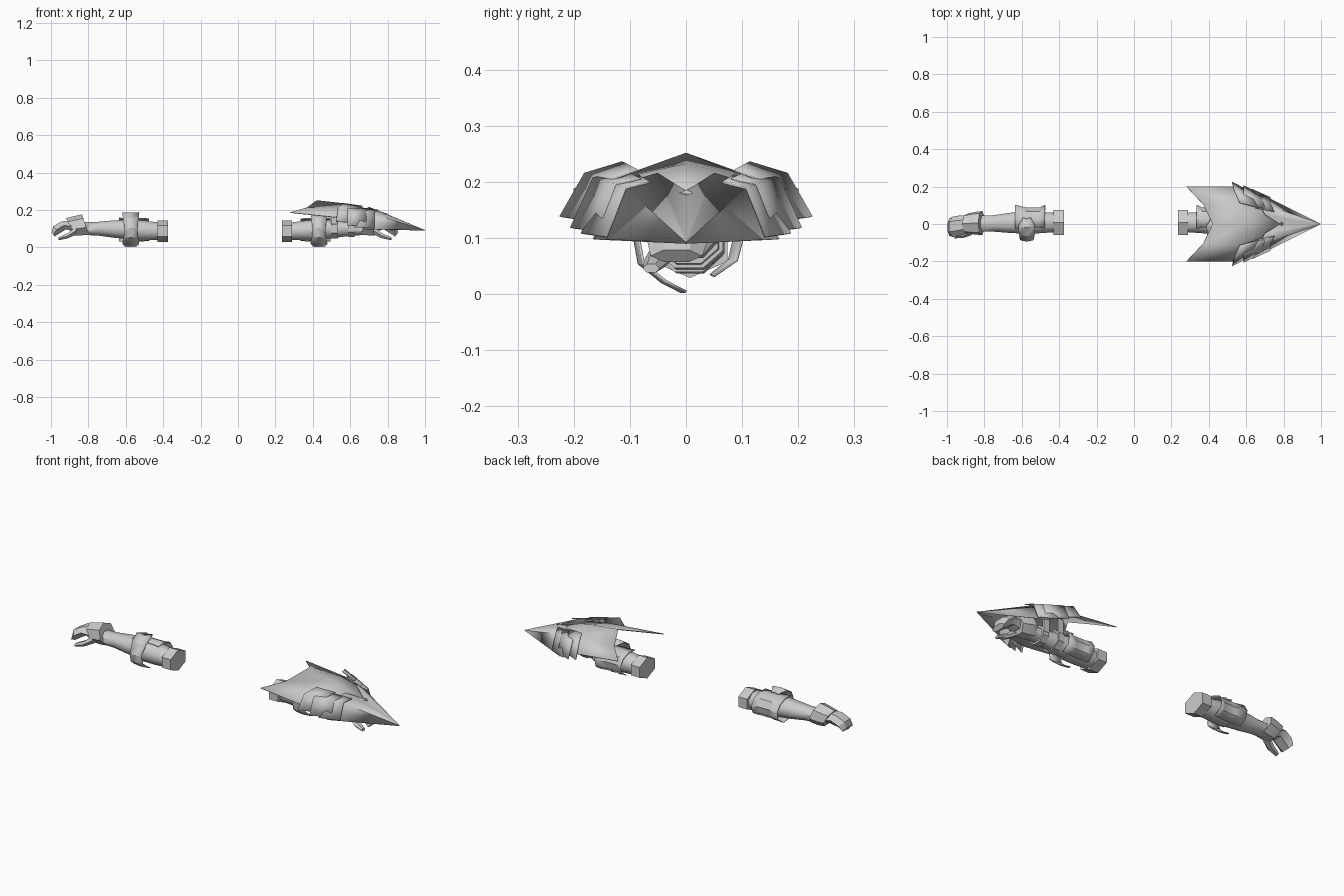
import bpy, bmesh, math

old = bpy.data.objects.get("Cube")
if old:
    bpy.data.objects.remove(old, do_unlink=True)

grey = bpy.data.materials.new("plain grey")
grey.use_nodes = True
grey.diffuse_color = (0.6, 0.6, 0.6, 1)
grey.node_tree.nodes["Principled BSDF"].inputs["Base Color"].default_value = (0.6, 0.6, 0.6, 1)


def skin(name, rows, closed=False, thick=0.0, angle=40):
    """Join rows of points into a surface; closed rows give a capped tube."""
    bm = bmesh.new()
    grid = [[bm.verts.new(p) for p in row] for row in rows]
    n = len(rows[0])
    for a, b in zip(grid, grid[1:]):
        for i in range(n if closed else n - 1):
            j = (i + 1) % n
            bm.faces.new((a[i], a[j], b[j], b[i]))
    if closed:
        bm.faces.new(grid[0])
        bm.faces.new(grid[-1])
    bmesh.ops.remove_doubles(bm, verts=bm.verts, dist=0.0005)
    bmesh.ops.recalc_face_normals(bm, faces=bm.faces)
    mesh = bpy.data.meshes.new(name)
    bm.to_mesh(mesh)
    bm.free()
    obj = bpy.data.objects.new(name, mesh)
    bpy.context.collection.objects.link(obj)
    mesh.materials.append(grey)
    if thick:
        mod = obj.modifiers.new("thickness", 'SOLIDIFY')
        mod.thickness = thick
        mod.offset = 0
    bpy.ops.object.select_all(action='DESELECT')
    obj.select_set(True)
    bpy.context.view_layer.objects.active = obj
    bpy.ops.object.shade_smooth_by_angle(angle=math.radians(angle))
    return obj


def section(place, u, cy, cz, ry, rz, tilt=0, sides=8, start=0.0, sweep=360):
    """Elliptic ring or arc across the arm, leaning by tilt."""
    count = sides if sweep == 360 else sides + 1
    pts = []
    for i in range(count):
        a = math.radians(start + sweep * i / sides)
        dz = rz * math.sin(a)
        pts.append(place(u + tilt * dz, cy + ry * math.cos(a), cz + dz))
    return pts


def arm(side, x0, s):
    def place(u, y, z):
        return (x0 + s * u, y, z)

    def tube(name, stations, sides=8, start=0.0, angle=50):
        rows = [section(place, *st, sides=sides, start=start) for st in stations]
        return skin(side + name, rows, True, angle=angle)

    tube("_arm_end_cap", [(0, .007, .087, .077, .058), (.055, .007, .087, .077, .058)], 6, 30, 30)
    tube("_upper_arm", [(.05, .008, .087, .056, .05), (.13, .008, .09, .062, .058),
                        (.21, .005, .095, .066, .06)], 8, 22.5)
    tube("_forearm", [(.19, .008, .095, .066, .058), (.29, .006, .098, .058, .05),
                      (.38, .003, .1, .047, .039), (.45, .002, .1, .045, .037)], 8, 22.5)
    tube("_wrist_cuff", [(.44, .005, .12, .066, .056, .33), (.48, .004, .113, .062, .054, .4),
                         (.52, .002, .108, .054, .048, .5)], 7, 90, 30)
    # Curled hand with an opposed thumb
    tube("_hand", [(.5, 0, .11, .045, .04, .5), (.555, -.008, .118, .054, .024, .6),
                   (.595, -.015, .095, .054, .021, 1.0), (.613, -.017, .068, .046, .012, .8)], 6, 0, 30)
    tube("_thumb", [(.49, -.03, .09, .028, .024), (.535, -.05, .062, .024, .016),
                    (.585, -.062, .046, .015, .009)], 6, 0, 30)
    # Shell around the back of the elbow, with flared corners
    rows = [section(place, u, .012, .092, ry, rz, sides=5, start=-65, sweep=180)
            for u, ry, rz in ((.1, .09, .062), (.13, .075, .064), (.2, .074, .064), (.26, .09, .066))]
    skin(side + "_elbow_shell", rows, thick=.004, angle=30)
    # Pointed guard wrapping the front of the elbow
    path = ((.035, .172, .02), (-.01, .183, .045), (-.055, .155, .042), (-.084, .1, .034),
            (-.076, .055, .038), (-.035, .022, .045), (0, .004, .03))
    rows = [[place(.198 + k * w, y - (.008 if k == 0 else 0), z) for k in (-1, 0, 1)]
            for y, z, w in path]
    skin(side + "_elbow_guard", rows, thick=.005, angle=30)
    return place, tube


arm("right", -.375, -1)
place, tube = arm("left", .235, 1)

# Straps that hold the shield on the forearm
for name, u, r in (("_rear_strap", .28, .066), ("_front_strap", .37, .056)):
    tube(name, [(u - .018, .005, .1, r, r * .88), (u + .018, .005, .1, r, r * .88)], 8, 22.5, 30)
    for y in (-.05, .055):
        rows = [[place(u + a, y + b, z) for a, b in
                 ((-.018, -.004), (.018, -.004), (.018, .004), (-.018, .004))] for z in (.1, .205)]
        skin("left" + name + "_post", rows, True)


def mirrored(row):
    """Complete a half row, given from the centre outward, across y = 0."""
    return [(x, -y, z) for x, y, z in reversed(row[1:])] + list(row)


# Swept back plate of the shield
back = [
    [(.42, 0, .25), (.37, .105, .212), (.28, .2, .186)],
    [(.59, 0, .231), (.56, .11, .206), (.53, .2, .16)],
    [(.8, 0, .178), (.71, .09, .185), (.67, .14, .13)],
]
skin("shield_back_plate", [mirrored(r) for r in back], thick=.004, angle=25)

# Pointed nose plate
rim = [(.78, 0, .183), (.7, .05, .215), (.665, .115, .196), (.665, .165, .098)]
tip = [(1, 0, .091)] * len(rim)
skin("shield_nose_plate", [mirrored(rim), mirrored(tip)], thick=.003, angle=25)

# Overlapping feather plates on both sides: flared rear rim, tucked front edge
feathers = [
    [(.565, .113, .235), (.535, .18, .215), (.525, .224, .138)],
    [(.605, .105, .217), (.585, .165, .207), (.585, .205, .118)],
    [(.65, .085, .212), (.63, .142, .2), (.63, .186, .108)],
]
for side, s in (("left", 1), ("right", -1)):
    for i, rear in enumerate(feathers):
        front = [(x + .1, y * .76, z * .94) for x, y, z in rear]
        rows = [[(x, s * y, z) for x, y, z in r] for r in (rear, front)]
        skin(f"{side}_shield_feather_{i + 1}", rows, thick=.004, angle=25)
